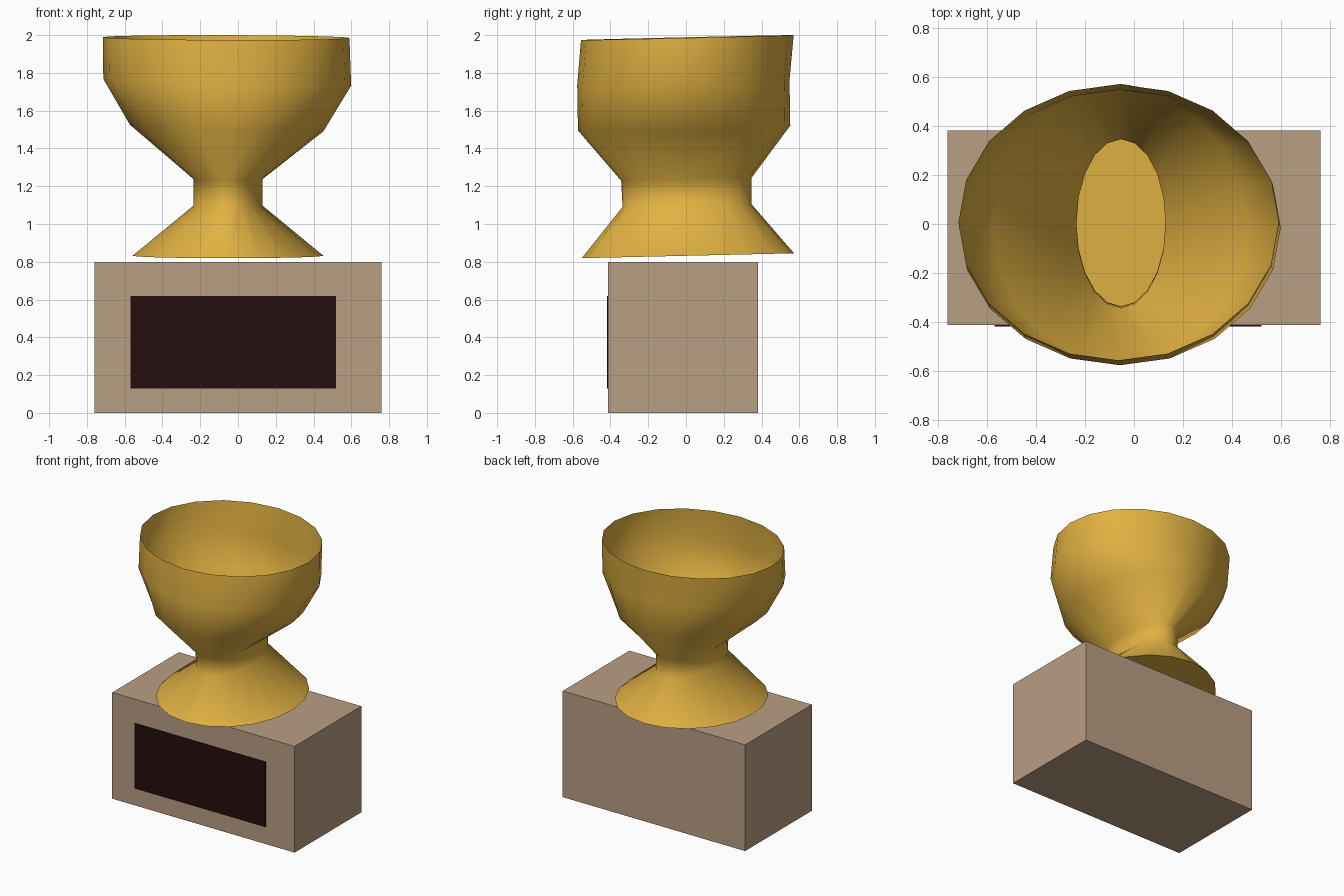
import bpy, bmesh, math

if "Cube" in bpy.data.objects:
    bpy.data.objects.remove(bpy.data.objects["Cube"])

SIDES = 20


def material(name, rgb):
    m = bpy.data.materials.new(name)
    m.diffuse_color = (*rgb, 1.0)
    m.use_nodes = True
    m.node_tree.nodes["Principled BSDF"].inputs["Base Color"].default_value = m.diffuse_color
    return m


def finish(bm, name, mat):
    me = bpy.data.meshes.new(name)
    bm.to_mesh(me)
    bm.free()
    me.materials.append(mat)
    ob = bpy.data.objects.new(name, me)
    bpy.context.collection.objects.link(ob)
    return ob


def box(name, lo, hi, mat):
    bm = bmesh.new()
    bmesh.ops.create_cube(bm, size=1)
    for v in bm.verts:
        v.co = [a + (c + 0.5) * (b - a) for a, b, c in zip(lo, hi, v.co)]
    return finish(bm, name, mat)


gold = material("gold", (0.753, 0.440, 0.0545))
stone = material("tan stone", (0.485, 0.342, 0.227))
dark = material("dark plaque brown", (0.0185, 0.0044, 0.0044))

# Plinth and its thin front plaque
box("plinth", (-0.76, -0.412, 0), (0.76, 0.382, 0.80), stone)
box("plaque", (-0.57, -0.419, 0.13), (0.52, -0.411, 0.62), dark)

# Cup: slightly tilted elliptical rings (z, centre x, centre y, rx, ry, x slope)
rings = [
    (0.832, -0.053, 0.010, 0.505, 0.562, 0.0),
    (1.098, -0.053, 0.005, 0.182, 0.341, 0.0),
    (1.237, -0.053, 0.002, 0.182, 0.345, 0.0),
    (1.508, -0.060, -0.010, 0.512, 0.562, -0.034),
    (1.750, -0.057, -0.014, 0.656, 0.562, -0.027),
    (1.987, -0.063, 0.007, 0.653, 0.563, -0.003),
]
bm = bmesh.new()
loops = []
for z, cx, cy, rx, ry, sx in rings:
    loop = []
    for i in range(SIDES):
        a = 2 * math.pi * i / SIDES
        dx, dy = rx * math.cos(a), ry * math.sin(a)
        loop.append(bm.verts.new((cx + dx, cy + dy, z + sx * dx + 0.023 * dy)))
    loops.append(loop)
for low, high in zip(loops, loops[1:]):
    for i in range(SIDES):
        j = (i + 1) % SIDES
        bm.faces.new((low[i], low[j], high[j], high[i]))
bm.faces.new(loops[0][::-1])  # closed foot, open rim
cup = finish(bm, "trophy_cup", gold)

# Smooth body with a crisp foot edge
bpy.context.view_layer.objects.active = cup
cup.select_set(True)
bpy.ops.object.shade_smooth_by_angle(angle=math.radians(65))
